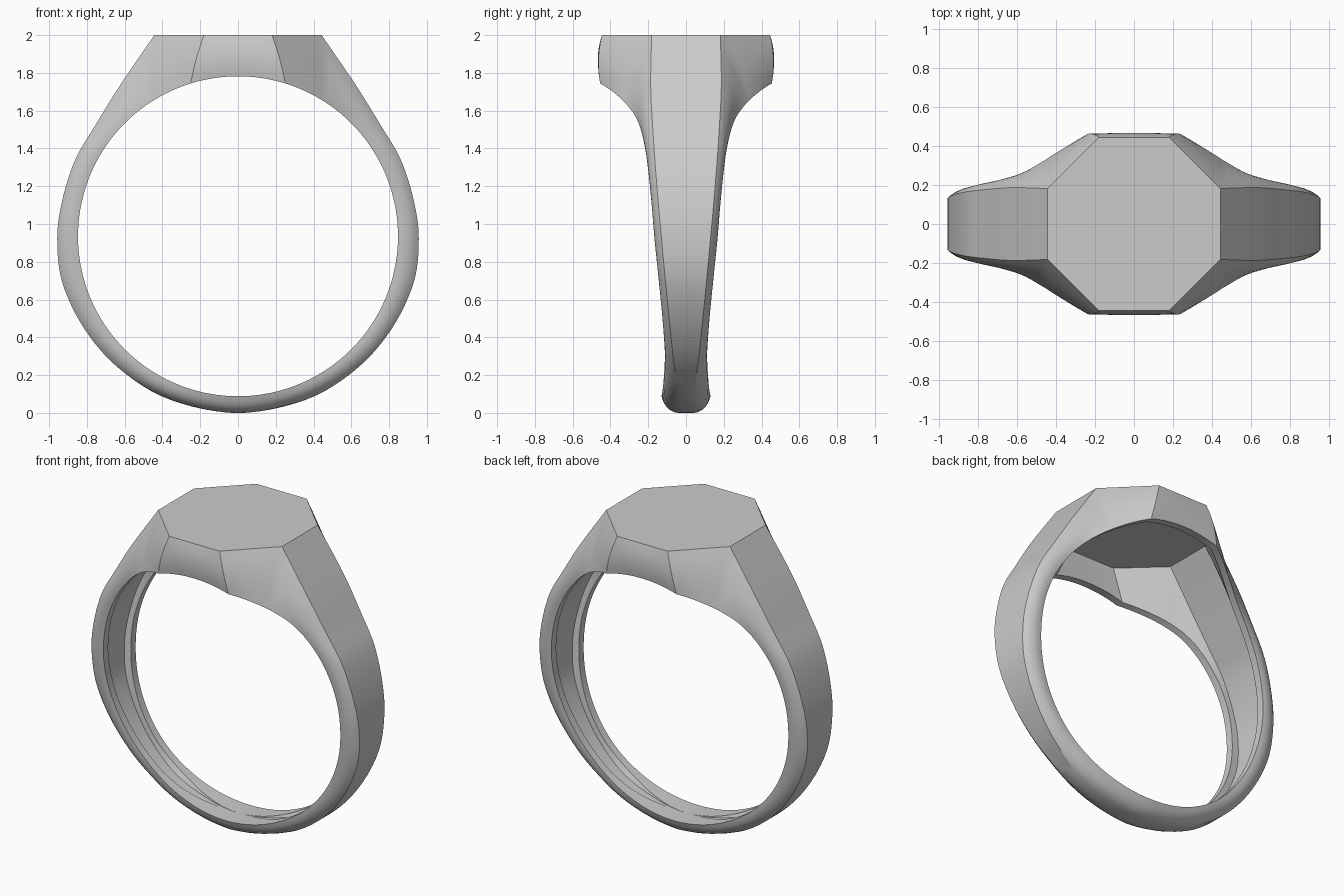
import bpy, bmesh, math
from mathutils import Vector

if "Cube" in bpy.data.objects:
    bpy.data.objects.remove(bpy.data.objects["Cube"])

CZ, HOLE = 0.935, 0.847      # finger hole centre height and radius
STEPS, BULGE = 6, 0.015      # stations per key, side wall rounding

# Shank keys, bottom to top: outer x, outer z, flat strip half width, hole angle, rim half width
SHANK = [
    (0, 0, 0, 180, .13), (.36, .07, .033, 157, .12), (.624, .23, .06, 138, .112),
    (.81, .44, .083, 121, .122), (.93, .69, .108, 105, .143), (.957, .925, .13, 90.6, .165),
    (.93, 1.127, .148, 78, .18), (.862, 1.34, .165, 65, .2), (.757, 1.52, .177, 52, .228),
    (.624, 1.735, .187, 42, .265), (.443, 2, .182, 33, .325)]
CREASE = (.18, 2, .445, 17.2, .455)   # corner of the octagonal face
MIDDLE = (0, 2, .445, 0, .458)        # middle of its front edge


def smooth_keys(keys):
    """Catmull-Rom curve through the keys."""
    ghost = lambda a, b: tuple(2 * p - q for p, q in zip(a, b))
    # the shank is symmetric below, so its first tangent is horizontal
    start = (-keys[1][0], keys[1][1], keys[1][2], 360 - keys[1][3], keys[1][4])
    k = [start] + keys + [ghost(keys[-1], keys[-2])]
    out = []
    for i in range(1, len(k) - 2):
        for s in range(STEPS):
            t = s / STEPS
            out.append(tuple(
                b + .5 * t * (c - a + t * (2 * a - 5 * b + 4 * c - d + t * (3 * (b - c) + d - a)))
                for a, b, c, d in zip(*k[i - 1:i + 3])))
    return out


def straight(a, b, n):
    return [tuple(p + (q - p) * i / n for p, q in zip(a, b)) for i in range(n)]


stations = (smooth_keys(SHANK) + straight(SHANK[-1], CREASE, 8)
            + straight(CREASE, MIDDLE, 6) + [MIDDLE])


def rim(angle, y):
    a = math.radians(angle)
    return Vector((HOLE * math.sin(a), y, CZ + HOLE * math.cos(a)))


outer = [Vector((s[0], max(s[2], 0), s[1])) for s in stations]
rims = [rim(s[3], s[4]) for s in stations]
last = len(stations) - 1


def section(i):
    """Half section: outer centre line, side wall, rim, hollow, inner centre line."""
    o, h = outer[i], rims[i]
    lo, hi = max(i - 1, 0), min(i + 1, last)
    along = (outer[hi] + rims[hi]) - (outer[lo] + rims[lo])
    normal = along.cross(h - o).normalized()
    if normal.y < 0:
        normal.negate()
    if i in (0, last):
        normal.x = 0
    angle = stations[i][3]
    low = max(0, (angle - 140) / 40)
    wall = [o.lerp(h, t / 6) + normal * (BULGE + .02 * low) * 4 * (t / 6) * (1 - t / 6)
            for t in range(7)]
    # the hollow fades out at the bottom of the shank
    fade = 1 - low * low * (3 - 2 * low)
    lip = rim(angle, (h.y - .05) * fade)
    deep = Vector((o.x * .93, o.y * .87, CZ + (o.z - CZ) * .94))
    deep = lip.lerp(deep, fade)
    deep.y = min(deep.y, lip.y)
    return [Vector((o.x, 0, o.z))] + wall + [lip, deep, Vector((deep.x, 0, deep.z))]


# Quarter of the ring, swept through all stations
bm = bmesh.new()
grid = [[bm.verts.new(p) for p in section(i)] for i in range(last + 1)]
for a, b in zip(grid, grid[1:]):
    for j in range(len(a) - 1):
        bm.faces.new((a[j], a[j + 1], b[j + 1], b[j]))

# Mirror the quarter to the other sides
for axis in (0, 1):
    copy = bmesh.ops.duplicate(bm, geom=bm.verts[:] + bm.edges[:] + bm.faces[:])["geom"]
    parts = [g for g in copy if isinstance(g, bmesh.types.BMVert)]
    for v in parts:
        v.co[axis] *= -1
    bmesh.ops.reverse_faces(bm, faces=[g for g in copy if isinstance(g, bmesh.types.BMFace)])
bmesh.ops.remove_doubles(bm, verts=bm.verts[:], dist=.0005)
bmesh.ops.dissolve_degenerate(bm, edges=bm.edges[:], dist=.0005)
bmesh.ops.recalc_face_normals(bm, faces=bm.faces[:])

mesh = bpy.data.meshes.new("signet_ring")
bm.to_mesh(mesh)
bm.free()
ring = bpy.data.objects.new("signet_ring", mesh)
bpy.context.collection.objects.link(ring)

# Plain grey metal
grey = bpy.data.materials.new("plain_grey")
grey.use_nodes = True
grey.diffuse_color = (.6, .6, .6, 1)
grey.node_tree.nodes["Principled BSDF"].inputs["Base Color"].default_value = (.6, .6, .6, 1)
mesh.materials.append(grey)

bpy.ops.object.select_all(action="DESELECT")
ring.select_set(True)
bpy.context.view_layer.objects.active = ring
bpy.ops.object.shade_smooth_by_angle(angle=math.radians(25))
